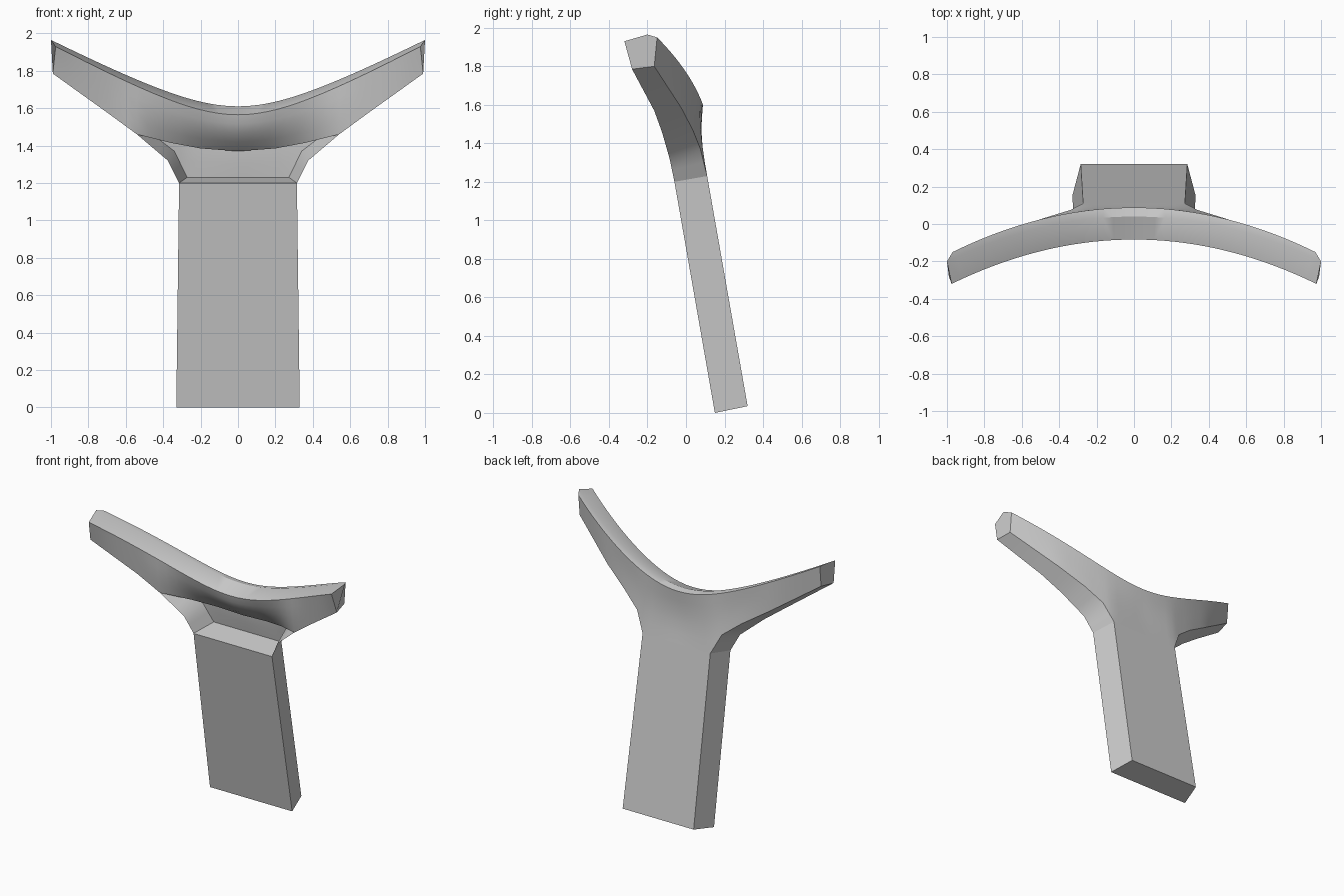
import bpy, bmesh, math
from mathutils import Vector

if "Cube" in bpy.data.objects:
    bpy.data.objects.remove(bpy.data.objects["Cube"])

N = 18  # stations along each wing


def sample(keys, u):
    """Linear interpolation of (u, x, y, z) keys."""
    for a, b in zip(keys, keys[1:]):
        if u <= b[0] + 1e-9:
            t = (u - a[0]) / (b[0] - a[0])
            return Vector(a[1:]).lerp(Vector(b[1:]), t)
    return Vector(keys[-1][1:])


def top_edge(u, xmax, y0, z0, y1, z1):
    """Dished, swept-forward upper edge running from centre to wing tip."""
    rise = (math.sqrt(u * u + 0.16) - 0.4) / (math.sqrt(1.16) - 0.4)
    return Vector((xmax * u, y0 + (y1 - y0) * u * u, z0 + (z1 - z0) * rise))


def loft(bm, rows):
    vs = [[bm.verts.new(p) for p in r] for r in rows]
    for a, b in zip(vs, vs[1:]):
        for i in range(len(a) - 1):
            bm.faces.new((a[i], a[i + 1], b[i + 1], b[i]))


def make(name, bm):
    bmesh.ops.remove_doubles(bm, verts=bm.verts, dist=0.0005)
    bmesh.ops.recalc_face_normals(bm, faces=bm.faces)
    me = bpy.data.meshes.new(name)
    bm.to_mesh(me)
    bm.free()
    ob = bpy.data.objects.new(name, me)
    bpy.context.collection.objects.link(ob)
    return ob


# Leaning post with a tapered, trapezoid section
bm = bmesh.new()
rings = []
for (fx, fy, fz), (bx, by, bz) in (((.33, .15, 0), (.285, .32, .035)),
                                   ((.315, -.06, 1.2), (.272, .11, 1.23))):
    rings.append([bm.verts.new(p) for p in
                  ((-fx, fy, fz), (fx, fy, fz), (bx, by, bz), (-bx, by, bz))])
for i in range(4):
    j = (i + 1) % 4
    bm.faces.new((rings[0][i], rings[0][j], rings[1][j], rings[1][i]))
bm.faces.new(rings[0][::-1])
bm.faces.new(rings[1])
make("post", bm)

# Key points of the lower edges of the cradle
back_low = [(0, 0, .11, 1.23), (5 / 18, .272, .11, 1.23), (7 / 18, .34, .075, 1.37),
            (.5, .47, .035, 1.47), (12 / 18, .65, -.025, 1.585), (1, .97, -.165, 1.80)]
front_low = [(0, 0, .06, 1.37), (4 / 18, .2, .045, 1.385), (7 / 18, .36, -.015, 1.415),
             (10 / 18, .54, -.125, 1.46), (13 / 18, .69, -.165, 1.57),
             (1, .99, -.28, 1.785)]
flare = [(5 / 18, .315, -.06, 1.2), (7 / 18, .375, -.085, 1.32),
         (10 / 18, .54, -.125, 1.46), (13 / 18, .69, -.165, 1.57),
         (1, .99, -.28, 1.785)]

us = [i / N for i in range(N + 1)]
front = [top_edge(u, .975, -.083, 1.565, -.32, 1.93) for u in us]
ridge = [top_edge(u, 1.0, .04, 1.61, -.2, 1.965) for u in us]
back = [top_edge(u, .97, .088, 1.60, -.15, 1.95) for u in us]
bl = [sample(back_low, u) for u in us]
fl = [sample(front_low, u) for u in us]

bm = bmesh.new()
# Front face bowing into the back shell, then the two top bevels
rows = []
for k in range(5):
    t = k / 4
    row = []
    for u, a, b in zip(us, fl, front):
        p = a.lerp(b, t)
        p.y -= .035 * math.sin(math.pi * t) * max(0, 1 - u * 1.5)
        row.append(p)
    rows.append(row)
loft(bm, rows + [ridge, back])

# Back shell flowing down to the post
rows = []
for k in range(6):
    t = k / 5
    row = []
    for u, a, b in zip(us, back, bl):
        p = a.lerp(b, t)
        p.y -= .018 * math.sin(math.pi * t) * max(0, 1 - u * 1.5)
        row.append(p)
    rows.append(row)
loft(bm, rows)

# Side flare and underside of the wing
loft(bm, [[sample(flare, u) for u in us[5:]], bl[5:]])

# Wing tip
tip = [front[-1], ridge[-1], back[-1], bl[-1], fl[-1]]
bm.faces.new([bm.verts.new(p) for p in tip])

cradle = make("cradle", bm)
m = cradle.modifiers.new("mirror", 'MIRROR')
m.use_clip = True
bpy.context.view_layer.objects.active = cradle
cradle.select_set(True)
bpy.ops.object.shade_smooth_by_angle(angle=math.radians(30))
